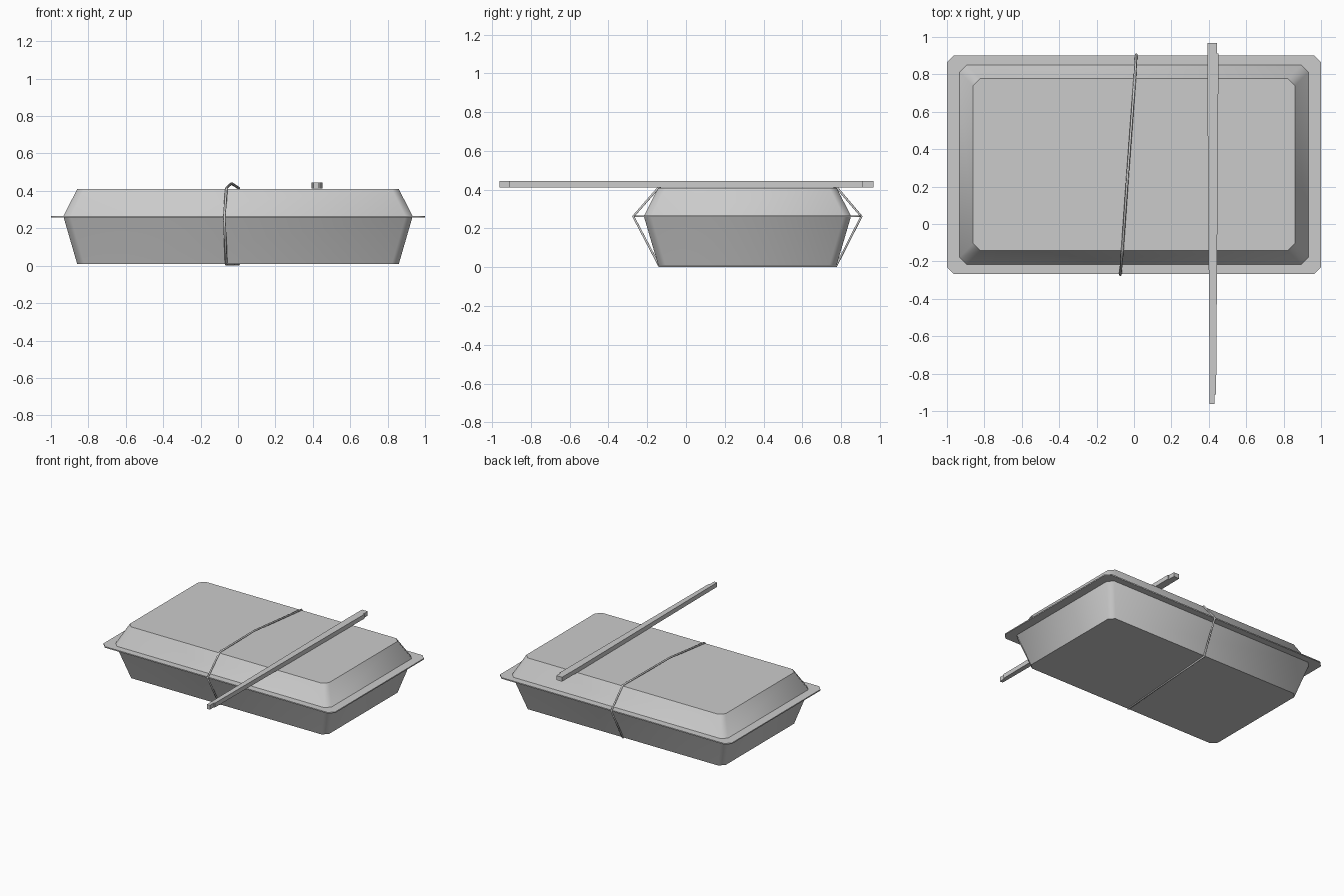
import bpy, bmesh, math

cube = bpy.data.objects.get("Cube")
if cube:
    bpy.data.objects.remove(cube)

grey = bpy.data.materials.new("plain grey")
grey.use_nodes = True
colour = (0.6, 0.6, 0.6, 1)
grey.diffuse_color = colour
grey.node_tree.nodes["Principled BSDF"].inputs["Base Color"].default_value = colour

CENTRE_Y = 0.317


def octagon(hx, hy, cut=0.038):
    """Rectangle outline with cut corners, counter-clockwise."""
    quarter = [(hx, hy - cut), (hx - cut, hy)]
    right = [(x, -y) for x, y in reversed(quarter)] + quarter
    return right + [(-x, -y) for x, y in right]


def loft(name, rings, smooth=True):
    """Solid through a stack of (outline, height) rings."""
    bm = bmesh.new()
    loops = [[bm.verts.new((x, y, z)) for x, y in outline] for outline, z in rings]
    n = len(loops[0])
    for low, high in zip(loops, loops[1:]):
        for i in range(n):
            j = (i + 1) % n
            bm.faces.new((low[i], low[j], high[j], high[i]))
    bm.faces.new(loops[0][::-1])
    bm.faces.new(loops[-1])
    bmesh.ops.recalc_face_normals(bm, faces=bm.faces)
    mesh = bpy.data.meshes.new(name)
    bm.to_mesh(mesh)
    bm.free()
    mesh.materials.append(grey)
    obj = bpy.data.objects.new(name, mesh)
    bpy.context.collection.objects.link(obj)
    if smooth:
        bpy.ops.object.select_all(action='DESELECT')
        obj.select_set(True)
        bpy.context.view_layer.objects.active = obj
        bpy.ops.object.shade_smooth_by_angle(angle=math.radians(50))
    return obj


# Box: tapered tray, thin flange and domed lid
narrow, wide, flange = octagon(0.86, 0.46), octagon(0.932, 0.533), octagon(1.0, 0.585)
for name, rings in (
    ("tray", [(narrow, 0.01), (wide, 0.258)]),
    ("flange", [(flange, 0.258), (flange, 0.267)]),
    ("lid", [(wide, 0.267), (narrow, 0.41)]),
):
    loft(name, rings).location.y = CENTRE_Y

# Pair of joined sticks, slightly offset lengthwise
sticks = [(0.405, -0.963), (0.431, -0.963), (0.431, -0.912), (0.439, -0.912),
          (0.452, 0.912), (0.443, 0.912), (0.443, 0.967), (0.394, 0.967), (0.392, 0.78)]
loft("chopsticks", [(sticks, 0.412), (sticks, 0.446)], smooth=False)

# Elastic band wrapped round the box
path = [(-0.063, -0.138, 0.007), (-0.073, -0.272, 0.262), (-0.062, -0.138, 0.415),
        (-0.035, 0.25, 0.44), (0.004, 0.775, 0.415), (0.012, 0.905, 0.262),
        (0.003, 0.775, 0.007)]
curve = bpy.data.curves.new("elastic_band", 'CURVE')
curve.dimensions = '3D'
curve.bevel_depth = 0.007
curve.bevel_resolution = 1
spline = curve.splines.new('POLY')
spline.points.add(len(path) - 1)
for point, co in zip(spline.points, path):
    point.co = (*co, 1)
spline.use_cyclic_u = True
curve.materials.append(grey)
band = bpy.data.objects.new("elastic_band", curve)
bpy.context.collection.objects.link(band)
